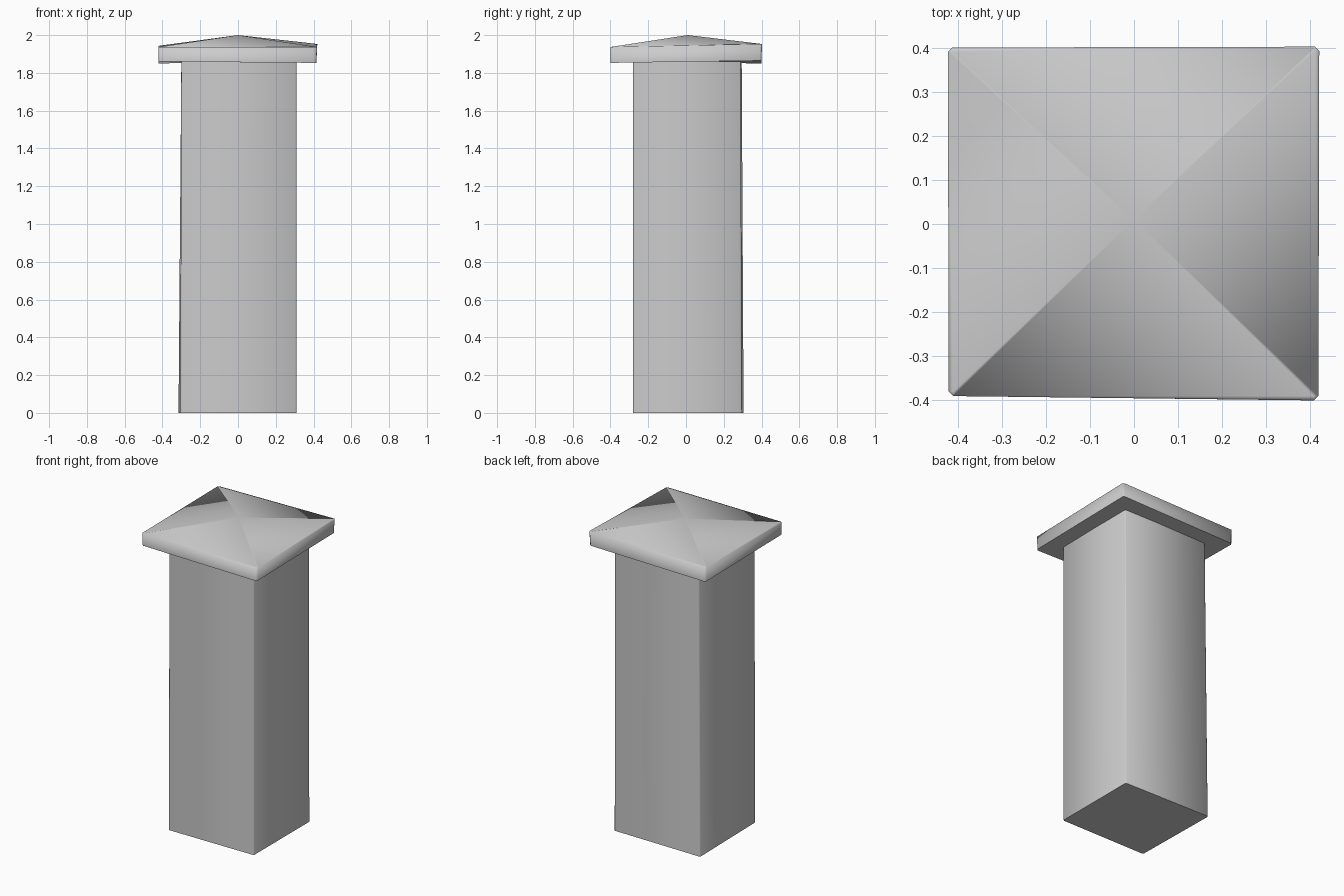
import bpy, bmesh, math

cube = bpy.data.objects.get("Cube")
if cube:
    bpy.data.objects.remove(cube, do_unlink=True)

stone = bpy.data.materials.new("grey_stone")
stone.use_nodes = True
grey = (0.6, 0.6, 0.6, 1)
stone.diffuse_color = grey
stone.node_tree.nodes["Principled BSDF"].inputs["Base Color"].default_value = grey


def build(name, rings, apex=None, corner=0.01):
    """Stack square rings, chamfer the upright corners, keep level rims crisp where sharp."""
    bm = bmesh.new()
    loops = [[bm.verts.new(p) for p in ring] for ring in rings]
    bm.faces.new(loops[0][::-1])
    uprights = []
    for low, high in zip(loops, loops[1:]):
        for i in range(4):
            j = (i + 1) % 4
            bm.faces.new((low[i], low[j], high[j], high[i]))
        uprights += [bm.edges.get((a, b)) for a, b in zip(low, high)]
    if apex:
        tip = bm.verts.new(apex)
        for i in range(4):
            bm.faces.new((loops[-1][i], loops[-1][(i + 1) % 4], tip))
    else:
        bm.faces.new(loops[-1])
    bmesh.ops.bevel(bm, geom=uprights, offset=corner, segments=1,
                    affect='EDGES', clamp_overlap=True)
    bmesh.ops.recalc_face_normals(bm, faces=bm.faces[:])
    for face in bm.faces:
        face.smooth = True
    # The flat underside and any flat top stay crisp
    for face in bm.faces:
        if face.normal.z < -0.9 or (face.normal.z > 0.9 and not apex):
            for edge in face.edges:
                edge.smooth = False
    mesh = bpy.data.meshes.new(name)
    bm.to_mesh(mesh)
    bm.free()
    mesh.materials.append(stone)
    obj = bpy.data.objects.new(name, mesh)
    bpy.context.collection.objects.link(obj)
    return obj


# Square shaft, leaning very slightly at the back left corner
build("shaft", [
    [(-0.305, -0.28, 0), (0.31, -0.28, 0), (0.31, 0.295, 0), (-0.315, 0.305, 0)],
    [(-0.3, -0.28, 1.86), (0.31, -0.28, 1.86), (0.31, 0.29, 1.86), (-0.3, 0.295, 1.86)],
], corner=0.006)

# Overhanging cap with upright rim and shallow pyramid top
build("cap", [
    [(-0.42, -0.39, 1.86), (0.415, -0.4, 1.853), (0.415, 0.4, 1.865), (-0.42, 0.4, 1.85)],
    [(-0.42, -0.39, 1.937), (0.418, -0.4, 1.937), (0.42, 0.402, 1.953), (-0.422, 0.4, 1.943)],
], apex=(0, 0.01, 2.0), corner=0.01)
